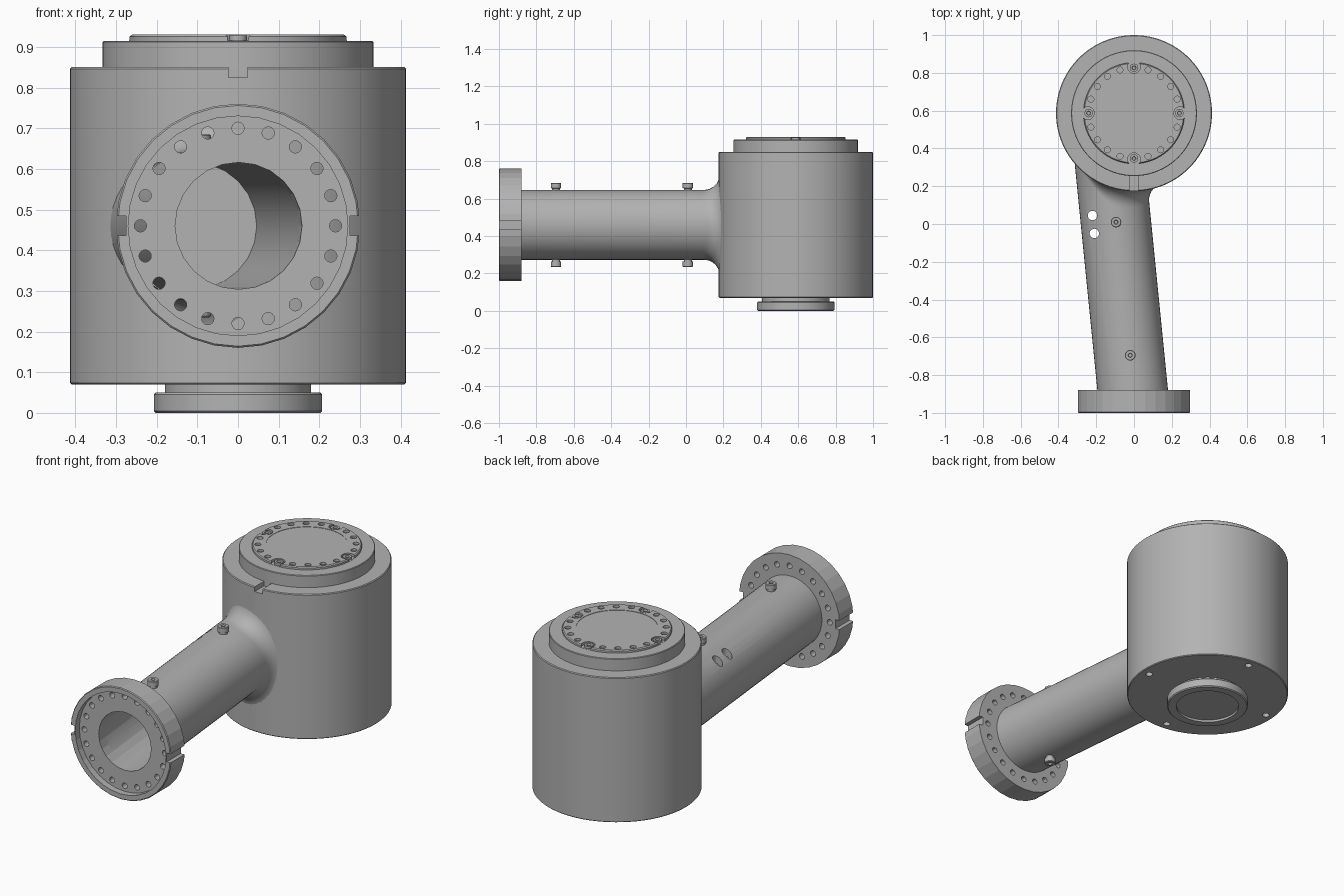
import bpy, bmesh
from math import sin, cos, pi, radians, sqrt
from mathutils import Matrix, Vector

cube = bpy.data.objects.get("Cube")
if cube:
    bpy.data.objects.remove(cube, do_unlink=True)

metal = bpy.data.materials.new("metal_grey")
metal.use_nodes = True
GREY = (0.45, 0.45, 0.45, 1)
metal.diffuse_color = GREY
metal.node_tree.nodes["Principled BSDF"].inputs["Base Color"].default_value = GREY

BODY_Y, BODY_R, ARM_Z, ARM_R = 0.587, 0.413, 0.46, 0.187
UP = Matrix.Translation((0, BODY_Y, 0))
FORWARD = Matrix.Translation((0, 0, ARM_Z)) @ Matrix.Rotation(radians(90), 4, 'X')


def arm_x(y):
    return -0.005 - 0.1 * (y + 0.9)


def make(name, bm, smooth=True):
    bmesh.ops.recalc_face_normals(bm, faces=bm.faces)
    mesh = bpy.data.meshes.new(name)
    bm.to_mesh(mesh)
    bm.free()
    mesh.materials.append(metal)
    ob = bpy.data.objects.new(name, mesh)
    bpy.context.collection.objects.link(ob)
    if smooth:
        smooth_edges(ob)
    return ob


def smooth_edges(ob):
    bpy.ops.object.select_all(action='DESELECT')
    ob.select_set(True)
    bpy.context.view_layer.objects.active = ob
    bpy.ops.object.shade_smooth_by_angle(angle=radians(30))


def skin(bm, rings):
    """Bridge rings of points and cap both ends."""
    loops = [[bm.verts.new(p) for p in ring] for ring in rings]
    n = len(loops[0])
    for a, b in zip(loops, loops[1:]):
        for i in range(n):
            j = (i + 1) % n
            bm.faces.new((a[i], a[j], b[j], b[i]))
    bm.faces.new(loops[0])
    bm.faces.new(loops[-1])


def turned(bm, profile, matrix, n=64):
    """Solid of revolution from (radius, height) points."""
    skin(bm, [[matrix @ Vector((r * cos(2 * pi * i / n), r * sin(2 * pi * i / n), z))
               for i in range(n)] for r, z in profile])


def turned_part(name, profile, matrix=UP, n=64, smooth=True):
    bm = bmesh.new()
    turned(bm, profile, matrix, n)
    return make(name, bm, smooth)


def box(bm, centre, size):
    m = Matrix.Translation(centre) @ Matrix.Diagonal((*size, 1))
    bmesh.ops.create_cube(bm, size=1, matrix=m)


def pins(bm, count, ring, r, z0, z1, matrix, start=0.0, skip=0, n=16):
    """Ring of small cylinders, leaving out every skip-th one."""
    for k in range(count):
        if skip and k % skip == 0:
            continue
        a = start + 2 * pi * k / count
        turned(bm, [(r, z0), (r, z1)], matrix @ Matrix.Translation((ring * cos(a), ring * sin(a), 0)), n)


def cut(ob, bm, smooth=True):
    cutter = make("cutter", bm, False)
    cutter.hide_render = True
    mod = ob.modifiers.new("cut", 'BOOLEAN')
    mod.operation, mod.solver, mod.object = 'DIFFERENCE', 'EXACT', cutter
    bpy.context.view_layer.update()
    result = bpy.data.meshes.new_from_object(ob.evaluated_get(bpy.context.evaluated_depsgraph_get()))
    ob.modifiers.clear()
    ob.data = result
    bpy.data.objects.remove(cutter, do_unlink=True)
    if smooth:
        smooth_edges(ob)


# Main housing with key notch, bottom bore and screw holes
housing = turned_part("housing", [(BODY_R - 0.004, 0.07), (BODY_R, 0.074), (BODY_R, 0.846),
                                  (BODY_R - 0.004, 0.85)], n=96)
bm = bmesh.new()
box(bm, (0, 0.21, 0.85), (0.046, 0.088, 0.05))
turned(bm, [(0.14, 0), (0.14, 0.25)], UP, 48)
pins(bm, 4, 0.366, 0.018, 0, 0.11, UP, radians(-5))
cut(housing, bm)

# Shoulder on top
turned_part("top_shoulder", [(0.333, 0.84), (0.333, 0.912), (0.33, 0.915)], n=80)

# Output plate with bolt circle, scalloped corners and centre recess
plate = turned_part("output_plate", [(0.268, 0.91), (0.268, 0.925), (0.263, 0.93)], n=80)
bm = bmesh.new()
pins(bm, 20, 0.24, 0.016, 0.918, 0.95, UP, skip=5)
pins(bm, 4, 0.245, 0.034, 0.916, 0.95, UP, n=24)
turned(bm, [(0.087, 0.92), (0.087, 0.95)], UP, 48)
turned(bm, [(0.2, 0.928), (0.2, 0.94)], UP, 80)
cut(plate, bm)

# Screws in the scallops
for k in range(4):
    a = k * pi / 2
    turned_part("plate_screw", [(0.022, 0.912), (0.022, 0.928), (0.011, 0.928), (0.009, 0.92)],
                UP @ Matrix.Translation((0.24 * cos(a), 0.24 * sin(a), 0)), 20)

# Bottom neck and ring
for name, prof in (("bottom_neck", [(0.18, 0.045), (0.18, 0.08)]),
                   ("bottom_ring", [(0.202, 0), (0.207, 0.005), (0.207, 0.045), (0.202, 0.05)])):
    ob = turned_part(name, prof, n=64)
    bm = bmesh.new()
    turned(bm, [(0.14, -0.1), (0.14, 0.2)], UP, 48)
    if name == "bottom_ring":
        turned(bm, [(0.16, -0.05), (0.16, 0.012)], UP, 48)
    cut(ob, bm)

# Slanted arm flaring into the housing
N, STEPS, FILLET = 48, 8, 0.095


def arm_point(a, rho, y):
    return Vector((arm_x(y) + rho * cos(a), y, ARM_Z + rho * sin(a)))


def contact(a, rho):
    y = 0.2
    for _ in range(6):
        x = arm_x(y) + rho * cos(a)
        y = BODY_Y - sqrt(max(0.0, BODY_R ** 2 - x * x))
    return y


angles = [2 * pi * i / N for i in range(N)]
rings = [[arm_point(a, ARM_R, -0.9) for a in angles]]
for k in range(STEPS + 1):
    t = k / STEPS * pi / 2
    ring = []
    for a in angles:
        f = FILLET * (1 - max(0.0, -cos(a)) ** 2)
        y = contact(a, ARM_R + f) + 0.004 - f * (1 - sin(t))
        ring.append(arm_point(a, ARM_R + f * (1 - cos(t)), y))
    rings.append(ring)
rings.append([arm_point(a, ARM_R * 0.9, 0.45) for a in angles])
bm = bmesh.new()
skin(bm, rings)
arm = make("arm", bm)


def bore(bm, r, y0, y1):
    skin(bm, [[arm_point(2 * pi * i / 24, r, y) for i in range(24)] for y in (y0, y1)])


bm = bmesh.new()
bore(bm, 0.156, -1.1, 0.15)
cut(arm, bm)
bm = bmesh.new()
for x, y in ((-0.22, 0.045), (-0.21, -0.05)):
    turned(bm, [(0.025, 0.1), (0.025, 0.8)], Matrix.Translation((x, y, 0)), 20)
cut(arm, bm)

# Mounting flange with recessed face, through holes and side notches
flange = turned_part("flange", [(0.3, 0.88), (0.3, 0.996), (0.296, 1.0)], FORWARD, 32, False)
bm = bmesh.new()
turned(bm, [(0.27, 0.965), (0.27, 1.1)], FORWARD, 32)
cut(flange, bm, False)
bm = bmesh.new()
bore(bm, 0.156, -1.1, -0.8)
pins(bm, 20, 0.24, 0.015, 0.8, 1.1, FORWARD)
for side in (-1, 1):
    box(bm, (side * 0.3, -0.94, ARM_Z), (0.05, 0.3, 0.048))
cut(flange, bm, False)

# Nipples above and below the arm
for x, y in ((-0.095, 0.01), (-0.02, -0.695)):
    for side in (-1, 1):
        m = Matrix.Translation((x, y, ARM_Z)) @ Matrix.Diagonal((1, 1, side, 1))
        turned_part("nipple", [(0.022, 0.17), (0.022, 0.195), (0.028, 0.197), (0.028, 0.222),
                               (0.025, 0.225), (0.011, 0.225), (0.009, 0.205)], m, 20)
